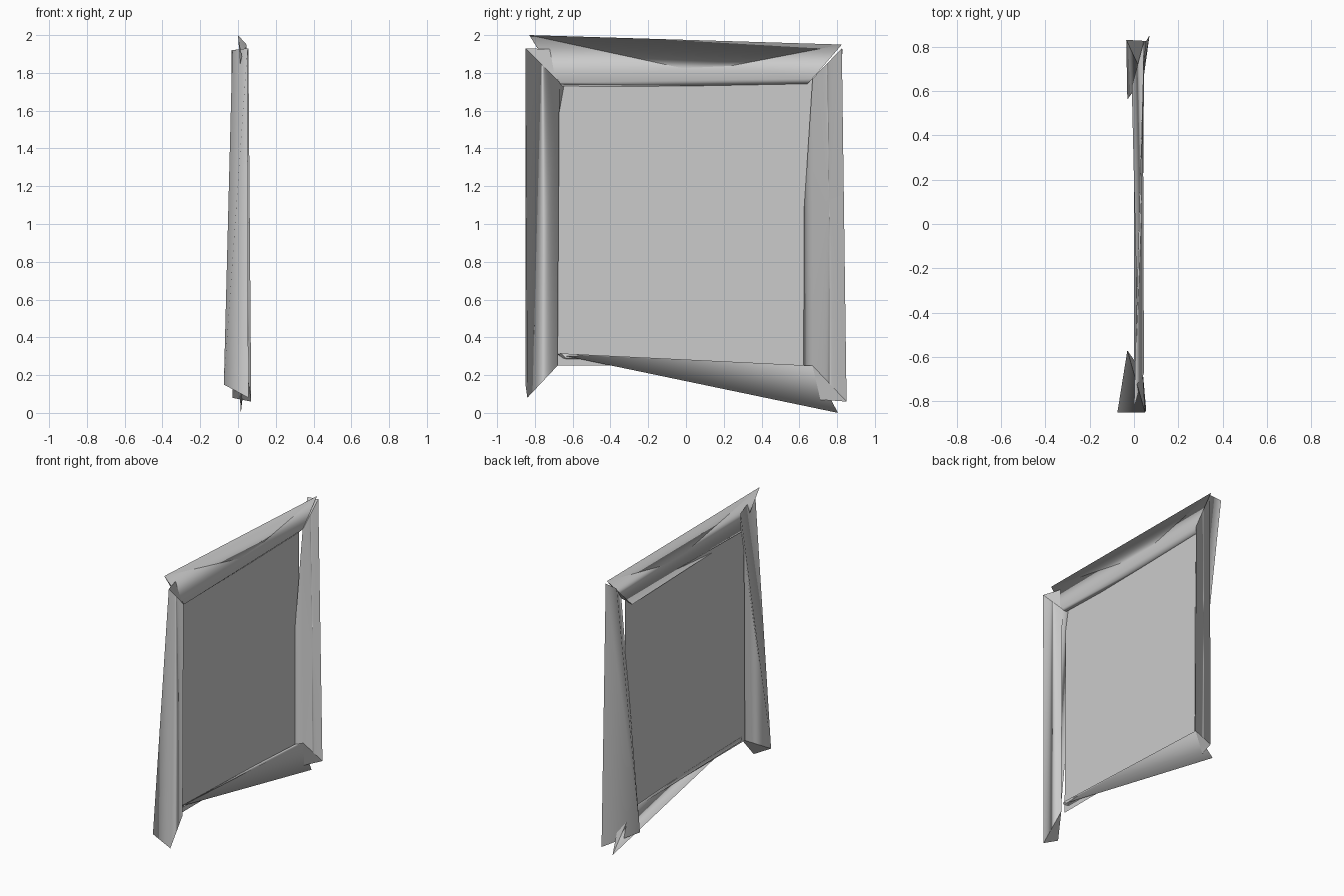
import bpy
import bmesh

if "Cube" in bpy.data.objects:
    bpy.data.objects.remove(bpy.data.objects["Cube"])


def make_object(name, build):
    mesh = bpy.data.meshes.new(name)
    bm = bmesh.new()
    build(bm)
    bm.to_mesh(mesh)
    bm.free()
    obj = bpy.data.objects.new(name, mesh)
    bpy.context.collection.objects.link(obj)
    return obj


def twisted_bar(name, start, end):
    """Three-sided mitred bar: each end lists outer, inner and back corners."""
    def build(bm):
        a = [bm.verts.new(p) for p in start]
        b = [bm.verts.new(p) for p in end]
        for i in range(3):
            j = (i + 1) % 3
            bm.faces.new((a[i], a[j], b[j], b[i])).smooth = True
        caps = [bm.faces.new(a[::-1]), bm.faces.new(b)]
        bmesh.ops.recalc_face_normals(bm, faces=bm.faces)
        # flat mitred ends
        for cap in caps:
            cap.smooth = False
            for edge in cap.edges:
                edge.smooth = False
    return make_object(name, build)


# Upright bars, bottom end then top end
twisted_bar("left_bar",
            [(0.055, -0.84, 0.08), (0.04, -0.68, 0.25), (-0.075, -0.85, 0.15)],
            [(0.05, -0.85, 1.93), (0.04, -0.67, 1.75), (-0.03, -0.57, 1.92)])
twisted_bar("right_bar",
            [(0.07, 0.85, 0.06), (0.045, 0.67, 0.25), (-0.03, 0.56, 0.08)],
            [(0.055, 0.825, 1.93), (0.04, 0.67, 1.77), (-0.035, 0.83, 1.92)])

# Cross bars, left end then right end
twisted_bar("top_bar",
            [(0.0, -0.83, 2.0), (0.045, -0.67, 1.75), (0.02, -0.66, 1.73)],
            [(0.045, 0.825, 1.95), (0.04, 0.67, 1.77), (-0.01, 0.62, 1.72)])
twisted_bar("bottom_bar",
            [(0.025, -0.68, 0.31), (0.035, -0.66, 0.315), (0.0, -0.62, 0.27)],
            [(0.015, 0.805, 0.0), (0.045, 0.67, 0.25), (0.0, 0.61, 0.25)])


# Thin panel inside the frame
def panel(bm):
    corners = [(-0.68, 0.25), (0.67, 0.25), (0.67, 1.77), (-0.67, 1.75)]
    bm.faces.new([bm.verts.new((0.012, y, z)) for y, z in corners])


make_object("panel", panel)
